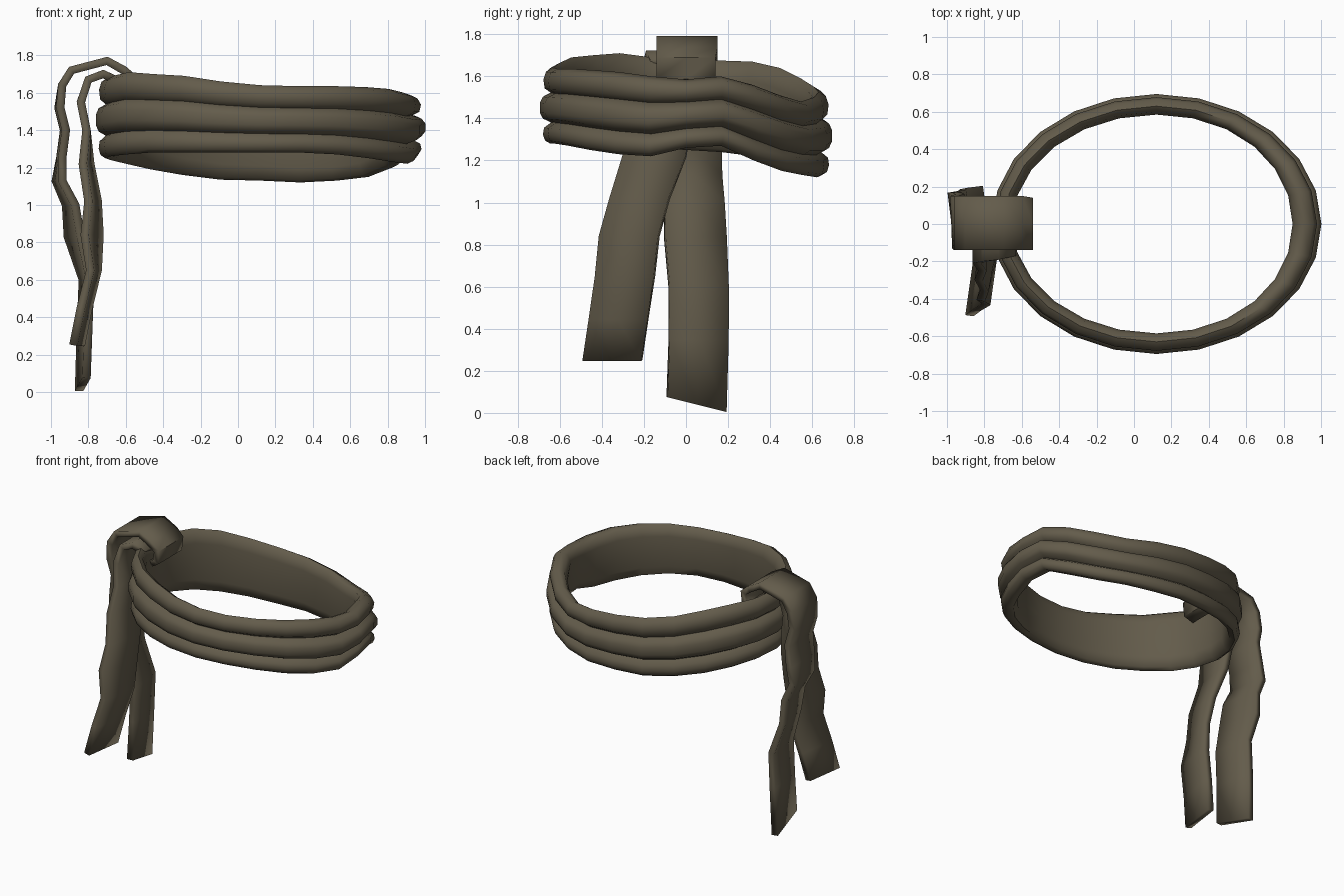
import bpy, bmesh, math

cube = bpy.data.objects.get("Cube")
if cube:
    bpy.data.objects.remove(cube, do_unlink=True)

# One cloth colour
cloth = bpy.data.materials.new("olive brown cloth")
cloth.use_nodes = True
colour = (0.125, 0.106, 0.07, 1)
cloth.diffuse_color = colour
shader = cloth.node_tree.nodes["Principled BSDF"]
shader.inputs["Base Color"].default_value = colour
shader.inputs["Roughness"].default_value = 0.9


def grid_object(name, rows, closed=False):
    """Skin rows of points; closed joins both directions into a ring."""
    bm = bmesh.new()
    verts = [[bm.verts.new(point) for point in row] for row in rows]
    row_count, column_count = len(rows), len(rows[0])
    for i in range(row_count if closed else row_count - 1):
        for j in range(column_count if closed else column_count - 1):
            following, beside = (i + 1) % row_count, (j + 1) % column_count
            bm.faces.new((verts[i][j], verts[following][j],
                          verts[following][beside], verts[i][beside]))
    bmesh.ops.recalc_face_normals(bm, faces=bm.faces[:])
    mesh = bpy.data.meshes.new(name)
    bm.to_mesh(mesh)
    bm.free()
    mesh.materials.append(cloth)
    obj = bpy.data.objects.new(name, mesh)
    bpy.context.collection.objects.link(obj)
    return obj


def smooth(obj, degrees):
    bpy.ops.object.select_all(action="DESELECT")
    obj.select_set(True)
    bpy.context.view_layer.objects.active = obj
    bpy.ops.object.shade_smooth_by_angle(angle=math.radians(degrees))


# Waist band: a three-fold section (outward offset, share of height)
# swept round an oval, with a rim and hem that dip and rise
fold_section = [(-.08, .03), (-.045, 0), (-.02, .04), (-.01, .12), (-.015, .21),
                (-.048, .28), (-.01, .33), (.005, .41), (.005, .54), (-.01, .62),
                (-.048, .67), (-.018, .73), (-.012, .85), (-.025, .95),
                (-.06, 1), (-.09, .95), (-.105, .8), (-.095, .5), (-.1, .2)]
rim_heights = [1.585, 1.6, 1.56, 1.51, 1.48, 1.5, 1.525, 1.55,
               1.59, 1.64, 1.67, 1.675, 1.68, 1.69, 1.71, 1.7,
               1.69, 1.66, 1.64, 1.635, 1.635, 1.63, 1.62, 1.6]
hem_heights = [1.26, 1.27, 1.2, 1.15, 1.13, 1.12, 1.13, 1.135,
               1.16, 1.19, 1.22, 1.24, 1.25, 1.26, 1.27, 1.28,
               1.28, 1.28, 1.28, 1.28, 1.27, 1.25, 1.23, 1.22]
band_rows = []
for s, (rim, hem) in enumerate(zip(rim_heights, hem_heights)):
    angle = math.tau * s / len(rim_heights)
    depth = 1 + 0.4 * max(math.cos(angle), 0)
    band_rows.append([(0.12 + (0.875 + out * depth) * math.cos(angle),
                       (0.69 + out) * math.sin(angle),
                       hem + (rim - hem) * up) for out, up in fold_section])
smooth(grid_object("waist_band", band_rows, closed=True), 55)


def strap(name, stations, end_tilt):
    """Cloth strip; a station is front x, back x, height, front y, back y."""
    rows = []
    for i, (front_x, back_x, z, front_y, back_y) in enumerate(stations):
        tilt = end_tilt if i == len(stations) - 1 else 0
        rows.append([(front_x + (back_x - front_x) * t,
                      front_y + (back_y - front_y) * t,
                      z + tilt * t) for t in (0, 0.5, 1)])
    obj = grid_object(name, rows)
    thick = obj.modifiers.new("Cloth thickness", "SOLIDIFY")
    thick.thickness = 0.045
    thick.offset = 0
    smooth(obj, 45)


# Long strap: tucks inside the band, folds over the rim and hangs outside
strap("knot_and_long_strap", [
    (-.62, -.62, 1.57, -.12, .13),
    (-.57, -.57, 1.6, -.14, .14),
    (-.56, -.56, 1.68, -.14, .14),
    (-.61, -.61, 1.72, -.14, .15),
    (-.7, -.7, 1.77, -.14, .15),
    (-.89, -.89, 1.72, -.14, .15),
    (-.94, -.94, 1.64, -.14, .15),
    (-.95, -.96, 1.52, -.13, .15),
    (-.92, -.93, 1.4, -.12, .16),
    (-.94, -.95, 1.25, -.11, .17),
    (-.94, -.975, 1.13, -.11, .17),
    (-.87, -.92, 1, -.1, .18),
    (-.84, -.91, .83, -.1, .19),
    (-.79, -.83, .6, -.08, .2),
    (-.8, -.84, .35, -.08, .2),
    (-.81, -.85, .075, -.09, .19)], -0.07)

# Short strap: comes out below the knot and swings towards the front
strap("short_strap", [
    (-.64, -.64, 1.66, -.17, .02),
    (-.72, -.72, 1.7, -.19, .04),
    (-.8, -.8, 1.67, -.2, .05),
    (-.84, -.84, 1.55, -.21, .05),
    (-.81, -.81, 1.4, -.25, .03),
    (-.83, -.79, 1.22, -.3, 0),
    (-.8, -.75, 1.02, -.36, -.08),
    (-.82, -.74, .84, -.41, -.13),
    (-.79, -.75, .65, -.43, -.15),
    (-.84, -.8, .45, -.46, -.18),
    (-.88, -.84, .25, -.49, -.21)], 0)
